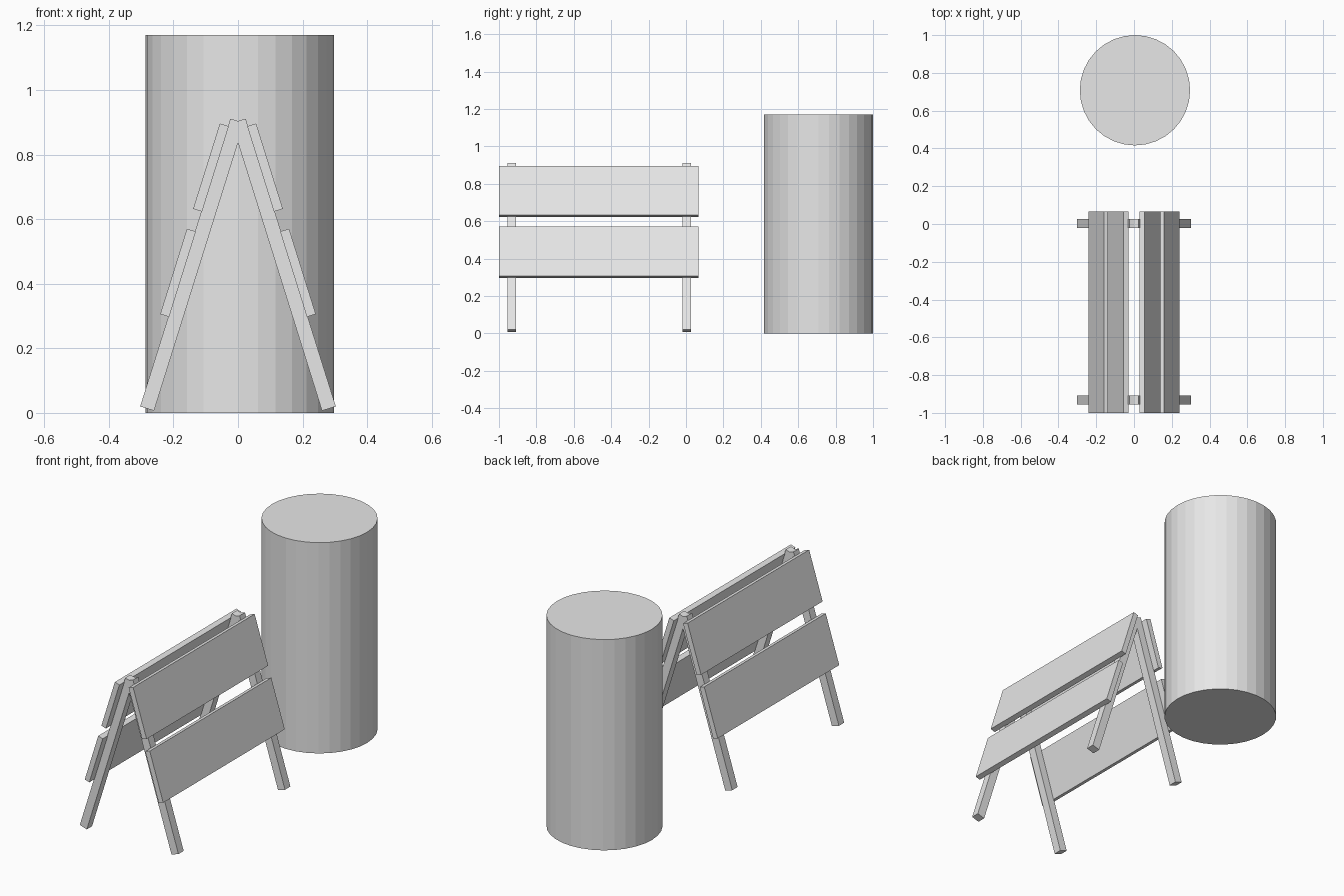
import bpy, math
from mathutils import Vector

if "Cube" in bpy.data.objects:
    bpy.data.objects.remove(bpy.data.objects["Cube"])

grey = bpy.data.materials.new("plain_grey")
grey.diffuse_color = (0.8, 0.8, 0.8, 1)
grey.use_nodes = True
grey.node_tree.nodes["Principled BSDF"].inputs["Base Color"].default_value = grey.diffuse_color

TILT = math.radians(17.4)            # lean of each side of the A-frame
UP = Vector((-math.sin(TILT), 0, math.cos(TILT)))
OUT = Vector((math.cos(TILT), 0, math.sin(TILT)))


def leaning_plank(name, side, foot, length, thick, y0, y1):
    """Box leaning towards x = 0; foot is its outer lower corner (x, z)."""
    centre = Vector((foot[0], (y0 + y1) / 2, foot[1]))
    centre += UP * length / 2 - OUT * thick / 2
    bpy.ops.mesh.primitive_cube_add(size=1)
    ob = bpy.context.object
    ob.name = name
    ob.dimensions = (thick, y1 - y0, length)
    ob.location = (side * centre.x, centre.y, centre.z)
    ob.rotation_euler.y = -side * TILT
    ob.data.materials.append(grey)


for side, tag in ((1, "right"), (-1, "left")):
    # Crossing legs at both ends
    for end, y0, y1 in (("front", -0.955, -0.909), ("back", -0.02, 0.027)):
        leaning_plank(f"{end}_leg_{tag}", side, (0.303, 0.020), 0.934, 0.045, y0, y1)
    # Two boards on each outer side
    leaning_plank(f"upper_board_{tag}", side, (0.139, 0.632), 0.277, 0.029, -1.0, 0.066)
    leaning_plank(f"lower_board_{tag}", side, (0.241, 0.306), 0.277, 0.029, -1.0, 0.066)

# Free-standing faceted drum
bpy.ops.mesh.primitive_cylinder_add(vertices=32, radius=0.292, depth=1.17,
                                    location=(0.005, 0.708, 0.585))
drum = bpy.context.object
drum.name = "drum"
drum.data.materials.append(grey)
